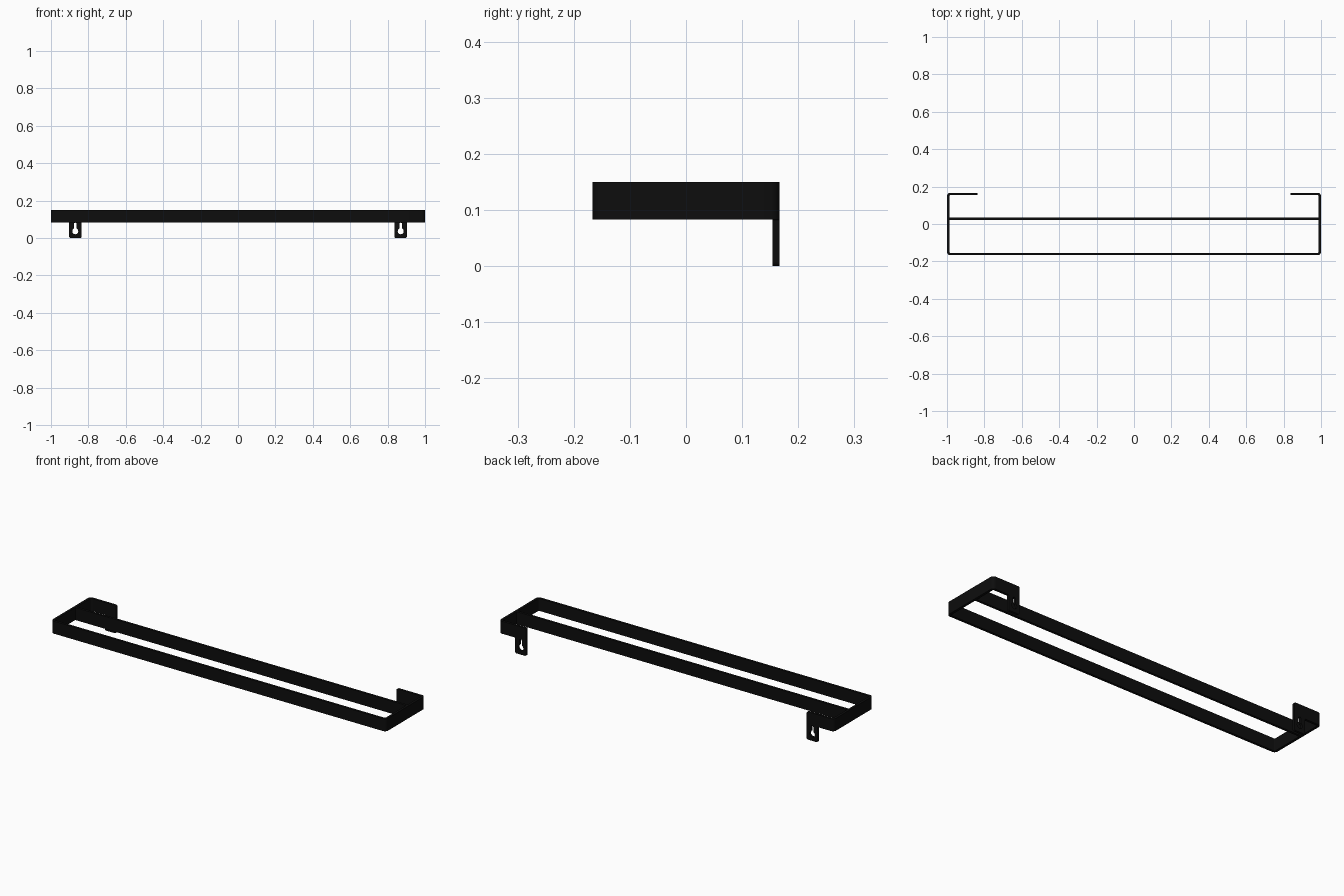
import bpy, bmesh, math
from mathutils import Vector

if "Cube" in bpy.data.objects:
    bpy.data.objects.remove(bpy.data.objects["Cube"])

T = 0.013            # sheet thickness
Z0, Z1 = 0.083, 0.15  # band bottom and top
X, Y = 1.0, 0.167    # outer half sizes

black = bpy.data.materials.new("matte black")
black.diffuse_color = (0.004, 0.004, 0.004, 1)
black.use_nodes = True
black.node_tree.nodes["Principled BSDF"].inputs["Base Color"].default_value = black.diffuse_color


def fillet(corners, n=6):
    """Round each (x, y, radius) corner of a closed outline."""
    out = []
    for i, (x, y, r) in enumerate(corners):
        p = Vector((x, y))
        if r == 0:
            out.append(p)
            continue
        a = (Vector(corners[i - 1][:2]) - p).normalized()
        b = (Vector(corners[(i + 1) % len(corners)][:2]) - p).normalized()
        half = a.angle(b) / 2
        c = p + (a + b).normalized() * (r / math.sin(half))
        d = r / math.tan(half)
        u, v = p + a * d - c, p + b * d - c
        total = u.angle_signed(v)
        a0 = math.atan2(u.y, u.x)
        for k in range(n + 1):
            t = a0 - total * k / n
            out.append(c + Vector((math.cos(t), math.sin(t))) * r)
    return out


def plate(name, loops, to3d, depth):
    """Fill outlines (with holes) and extrude them along a vector."""
    bm = bmesh.new()
    edges = []
    for loop in loops:
        vs = [bm.verts.new(to3d(p)) for p in loop]
        edges += [bm.edges.new((vs[i - 1], vs[i])) for i in range(len(vs))]
    bmesh.ops.triangle_fill(bm, edges=edges, use_beauty=True)
    ext = bmesh.ops.extrude_face_region(bm, geom=bm.faces[:])
    new = [g for g in ext["geom"] if isinstance(g, bmesh.types.BMVert)]
    bmesh.ops.translate(bm, verts=new, vec=depth)
    bmesh.ops.recalc_face_normals(bm, faces=bm.faces[:])
    me = bpy.data.meshes.new(name)
    bm.to_mesh(me)
    bm.free()
    me.materials.append(black)
    ob = bpy.data.objects.new(name, me)
    bpy.context.collection.objects.link(ob)
    bpy.ops.object.select_all(action='DESELECT')
    bpy.context.view_layer.objects.active = ob
    ob.select_set(True)
    bpy.ops.object.shade_smooth_by_angle(angle=math.radians(35))
    return ob


def flat(p):
    return (p.x, p.y, Z0)


# Bent band: front, two sides and the start of the rear returns
R, r, E = 0.018, 0.005, 0.975
band = fillet([
    (-E, Y, 0), (-X, Y, R), (-X, -Y, R), (X, -Y, R), (X, Y, R), (E, Y, 0),
    (E, Y - T, 0), (X - T, Y - T, r), (X - T, -Y + T, r),
    (-X + T, -Y + T, r), (-X + T, Y - T, r), (-E, Y - T, 0)])
plate("bent_band", [band], flat, (0, 0, Z1 - Z0))

# Inner rail between the sides
ym, xi = 0.029, X - T
rail = [Vector(p) for p in ((-xi, ym - T / 2), (xi, ym - T / 2),
                            (xi, ym + T / 2), (-xi, ym + T / 2))]
plate("inner_rail", [rail], flat, (0, 0, Z1 - Z0))

# Rear wall brackets with hanging tab and keyhole
XA, XB = 0.837, 0.903
xc = (XA + XB) / 2
bracket = fillet([(E, Z1, 0), (XA, Z1, 0.008), (XA, 0, 0.008),
                  (XB, 0, 0.008), (XB, Z0, 0.003), (E, Z0, 0)])
kr, sr, kz, sz = 0.016, 0.007, 0.036, 0.075
gap = math.asin(sr / kr)
keyhole = []
for k in range(25):
    t = math.pi / 2 + gap + (2 * math.pi - 2 * gap) * k / 24
    keyhole.append(Vector((xc + kr * math.cos(t), kz + kr * math.sin(t))))
for k in range(11):
    t = math.pi * k / 10
    keyhole.append(Vector((xc + sr * math.cos(t), sz + sr * math.sin(t))))
for side, s in (("left", -1), ("right", 1)):
    plate(side + "_wall_bracket", [bracket, keyhole],
          lambda p: (s * p.x, Y - T, p.y), (0, T, 0))
